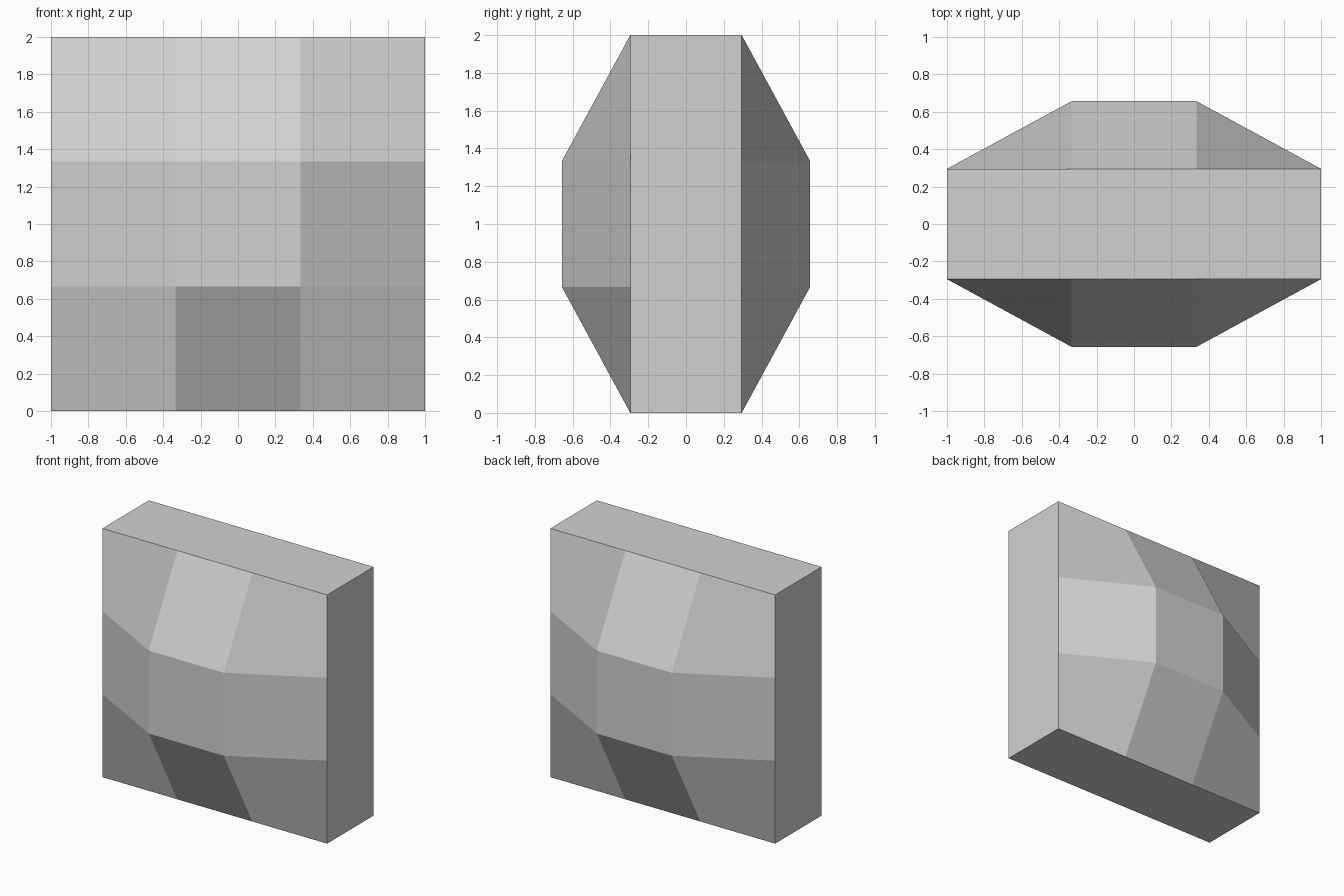
import bpy
import bmesh

cube = bpy.data.objects.get("Cube")
if cube:
    bpy.data.objects.remove(cube, do_unlink=True)

EDGE_Y, BULGE_Y, THIRD = 0.295, 0.657, 1 / 3
STEPS = (-1, -THIRD, THIRD, 1)

grey = bpy.data.materials.new("light_grey")
grey.use_nodes = True
colour = (0.64, 0.64, 0.64, 1)
grey.diffuse_color = colour
grey.node_tree.nodes["Principled BSDF"].inputs["Base Color"].default_value = colour

bm = bmesh.new()


def bulged_panel(side):
    """Three by three panel whose inner corners are pushed outwards."""
    rows = []
    for z in STEPS:
        row = []
        for x in STEPS:
            inner = abs(x) < 1 and abs(z) < 1
            row.append(bm.verts.new((x, side * (BULGE_Y if inner else EDGE_Y), z + 1)))
        rows.append(row)
    for i in range(3):
        for j in range(3):
            quad = [rows[i][j], rows[i][j + 1], rows[i + 1][j + 1], rows[i + 1][j]]
            # The first corner sets the fold, so the front folds the opposite way
            if side < 0:
                quad = quad[1:] + quad[:1]
            bm.faces.new(quad)
    # Outline of the panel, in order around the rim
    return (rows[0][:3] + [r[3] for r in rows[:3]]
            + rows[3][:0:-1] + [r[0] for r in rows[:0:-1]])


# Front and back panels joined by flat strips around the rim
front, back = bulged_panel(-1), bulged_panel(1)
for i in range(len(front)):
    j = (i + 1) % len(front)
    bm.faces.new((front[i], front[j], back[j], back[i]))
bmesh.ops.recalc_face_normals(bm, faces=bm.faces[:])

mesh = bpy.data.meshes.new("bulged_block")
bm.to_mesh(mesh)
bm.free()
mesh.materials.append(grey)
block = bpy.data.objects.new("bulged_block", mesh)
bpy.context.collection.objects.link(block)
